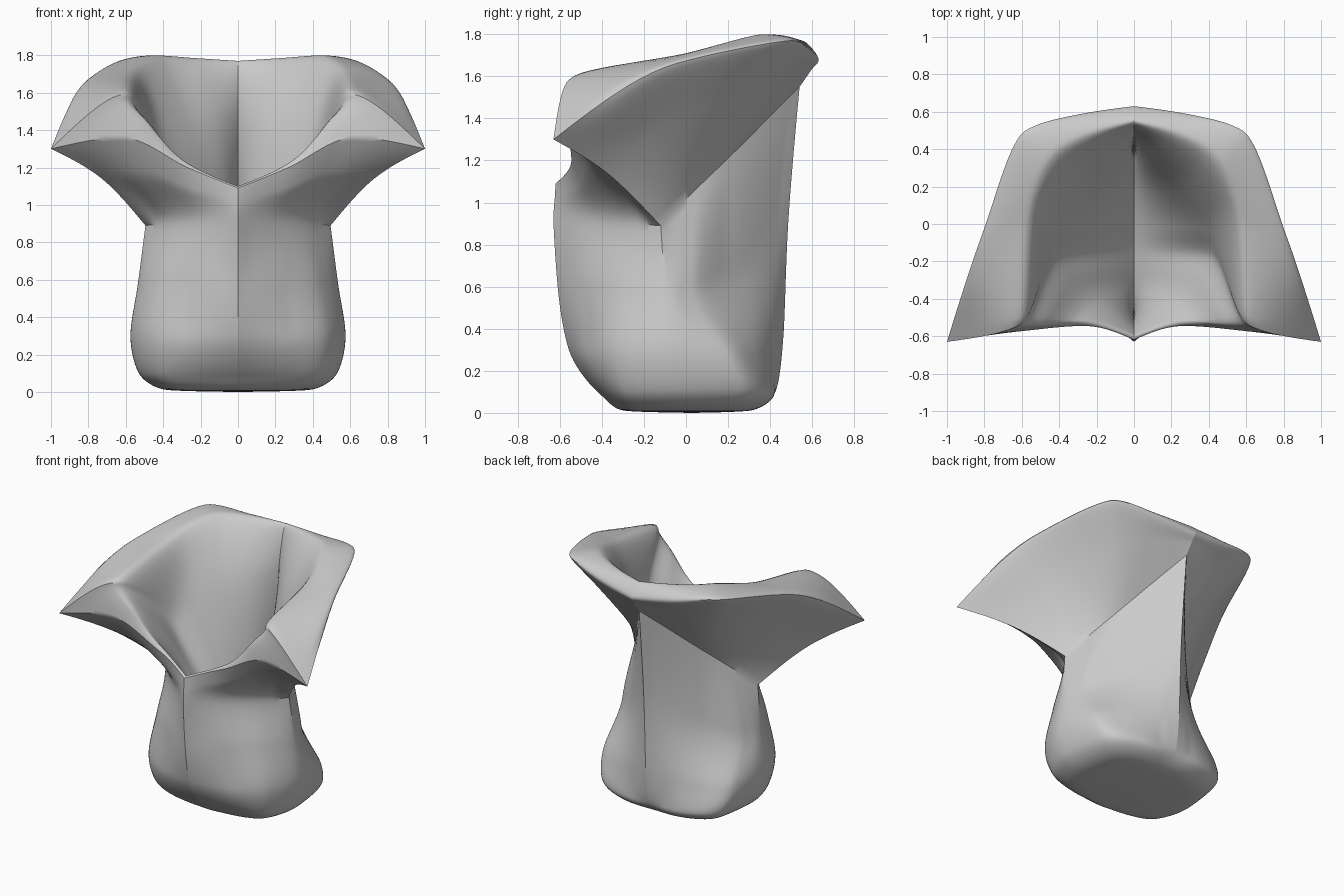
import bpy
import bmesh
from math import radians
from mathutils import Vector

STEPS = 10          # samples between neighbouring control points
SIDE = 3            # column running through the waist pinch and the wing tip
WAIST, RIM = 5, 7   # rings where the wall bends sharply

if "Cube" in bpy.data.objects:
    bpy.data.objects.remove(bpy.data.objects["Cube"], do_unlink=True)


def smooth_path(points):
    """Shape-preserving cubic through the points, without overshoot."""
    n = len(points)
    d = [b - a for a, b in zip(points, points[1:])]
    slopes = [None] * n
    for i in range(1, n - 1):
        slopes[i] = Vector([2 * a * b / (a + b) if a * b > 0 else 0
                            for a, b in zip(d[i - 1], d[i])])
    slopes[0] = d[0] * 1.5 - slopes[1] * 0.5
    slopes[-1] = d[-1] * 1.5 - slopes[-2] * 0.5
    out = []
    for i in range(n - 1):
        for s in range(STEPS):
            t = s / STEPS
            out.append(points[i] + d[i] * (t * t * (3 - 2 * t))
                       + slopes[i] * (t * (1 - t) ** 2)
                       - slopes[i + 1] * (t * t * (1 - t)))
    return out + [points[-1].copy()]


def creased_path(points, *corners):
    """Smooth path with a sharp bend at the given control points."""
    ends = [0, *corners, len(points) - 1]
    out = []
    for a, b in zip(ends, ends[1:]):
        out = out[:-1] + smooth_path(points[a:b + 1])
    return out


def fade(value, start, end):
    t = min(max((value - start) / (end - start), 0), 1)
    return t * t * (3 - 2 * t)


def ring(*coords):
    return [Vector(c) for c in coords]


# Half rings, each from front centre around the side to back centre
foot = ring((0, -.41, .09), (.25, -.38, .09), (.43, -.31, .09), (.53, -.06, .1),
            (.48, .27, .1), (.34, .38, .1), (.17, .42, .1), (0, .425, .1))
belly = ring((0, -.557, .3), (.26, -.48, .3), (.475, -.35, .3), (.575, -.08, .3),
             (.525, .2, .28), (.37, .325, .29), (.18, .405, .32), (0, .462, .35))
body = ring((0, -.61, .6), (.23, -.485, .6), (.435, -.315, .59), (.535, -.1, .58),
            (.49, .03, .6), (.3, .215, .68), (.13, .37, .78), (0, .483, .85))
waist = ring((0, -.63, .92), (.2, -.455, .91), (.37, -.285, .9), (.495, -.12, .89),
             (.37, .045, 1.06), (.25, .21, 1.22), (.1, .41, 1.42), (0, .54, 1.55))
rim = ring((0, -.62, 1.09), (.27, -.545, 1.2), (.62, -.575, 1.36), (1, -.63, 1.3),
           (.81, -.05, 1.66), (.58, .5, 1.77), (.3, .585, 1.72), (0, .63, 1.68))
ridge = ring((0, -.6, 1.1), (.28, -.52, 1.23), (.49, -.54, 1.44), (.61, -.54, 1.59),
             (.58, 0, 1.71), (.45, .37, 1.8), (.23, .49, 1.785), (0, .55, 1.77))
inner_wall = ring((0, -.56, 1), (.17, -.41, 1), (.31, -.28, 1.1), (.4, -.15, 1.2),
                  (.37, -.02, 1.3), (.24, .19, 1.38), (.1, .36, 1.48), (0, .48, 1.54))

# Rings that follow from the others
pole = [Vector((0, .03, 0)) for p in foot]
sole = [Vector((p.x * .7, p.y * .7, .01)) for p in foot]
flare = [a.lerp(b, .6) for a, b in zip(waist, rim)]
flare[SIDE] += Vector((-.05, .03, .02))
keel = [Vector((0, p.y * .85, .6)) for p in inner_wall]

soft_low = [pole, sole, foot, belly, body]
sharp = [waist, flare, rim]
soft_high = [ridge, inner_wall, keel]
rows = [smooth_path(r) for r in soft_low]
rows += [creased_path(r, SIDE) for r in sharp]
rows += [smooth_path(r) for r in soft_high]

# Loft columns: waist crease fades to the front, rim crease fades to the back
pinch = SIDE * STEPS
columns = []
for i, points in enumerate(zip(*rows)):
    hard = creased_path(points, WAIST, RIM)
    if i < pinch:
        soft = creased_path(points, RIM)
        amount = fade(i, pinch - .6 * STEPS, pinch)
    else:
        soft = creased_path(points, WAIST)
        amount = 1 - fade(i, pinch, pinch + .6 * STEPS)
    columns.append([s.lerp(h, amount) for s, h in zip(soft, hard)])

bm = bmesh.new()
grid = [[bm.verts.new(p) for p in col] for col in columns]
for left, right in zip(grid, grid[1:]):
    for k in range(len(left) - 1):
        bm.faces.new((left[k], right[k], right[k + 1], left[k + 1]))
bmesh.ops.remove_doubles(bm, verts=bm.verts, dist=.0002)
mesh = bpy.data.meshes.new("vase_body")
bm.to_mesh(mesh)
bm.free()

vase = bpy.data.objects.new("vase_body", mesh)
bpy.context.collection.objects.link(vase)

# Plain clay material
clay = bpy.data.materials.new("grey_clay")
clay.use_nodes = True
colour = (.6, .6, .6, 1)
clay.diffuse_color = colour
for node in clay.node_tree.nodes:
    if node.type == "BSDF_PRINCIPLED":
        node.inputs["Base Color"].default_value = colour
mesh.materials.append(clay)

# Smooth shading with sharp creases
bpy.ops.object.select_all(action="DESELECT")
vase.select_set(True)
bpy.context.view_layer.objects.active = vase
bpy.ops.object.shade_smooth_by_angle(angle=radians(35))

# Second half, left unwelded so the centre seam stays crisp
mirror = vase.modifiers.new("mirror_half", "MIRROR")
mirror.use_axis = (True, False, False)
mirror.use_mirror_merge = False
